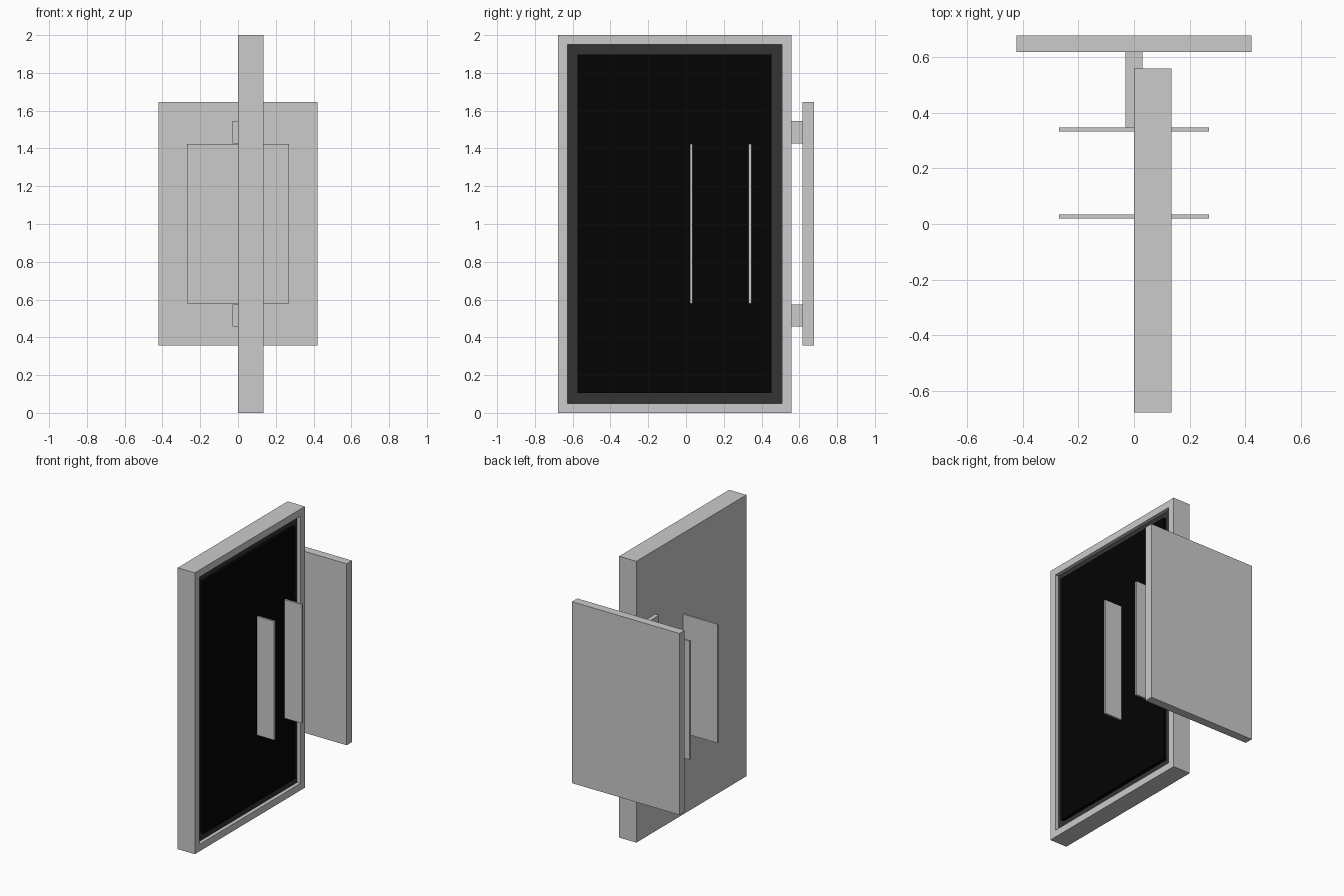
import bpy, bmesh
from mathutils import Vector

if "Cube" in bpy.data.objects:
    bpy.data.objects.remove(bpy.data.objects["Cube"])


def material(name, v):
    m = bpy.data.materials.new(name)
    m.diffuse_color = (v, v, v, 1)
    m.use_nodes = True
    m.node_tree.nodes["Principled BSDF"].inputs["Base Color"].default_value = m.diffuse_color
    return m


def box(name, lo, hi, mat=None, border=0, depth=0):
    """Box between two corners; a border and depth sink a recess into its +x face."""
    lo, hi = Vector(lo), Vector(hi)
    origin = (lo + hi) / 2
    bm = bmesh.new()
    bmesh.ops.create_cube(bm, size=1)
    bmesh.ops.scale(bm, vec=hi - lo, verts=bm.verts)
    if border:
        bm.normal_update()
        face = max(bm.faces, key=lambda f: f.normal.x)
        bmesh.ops.inset_individual(bm, faces=[face], thickness=border, use_even_offset=True)
        inner = bmesh.ops.extrude_discrete_faces(bm, faces=[face])["faces"][0]
        bmesh.ops.translate(bm, vec=(-depth, 0, 0), verts=inner.verts)
    bmesh.ops.recalc_face_normals(bm, faces=bm.faces)
    me = bpy.data.meshes.new(name)
    bm.to_mesh(me)
    bm.free()
    ob = bpy.data.objects.new(name, me)
    ob.location = origin
    bpy.context.collection.objects.link(ob)
    if mat:
        me.materials.append(mat)
    return ob


dark = material("dark_bezel", 0.033)
black = material("black_glass", 0.001)

# Display: recessed housing, bezel floor, and a screen standing nearly flush with the rim
box("display_frame", (0, -0.678, 0), (0.135, 0.558, 2), border=0.05, depth=0.035)
box("bezel", (0.1, -0.628, 0.05), (0.109, 0.508, 1.95), dark)
box("screen", (0.109, -0.575, 0.104), (0.134, 0.453, 1.898), black)

# Thin plates passing through the display
for i, y in enumerate((0.027, 0.339)):
    box(f"cross_plate_{i + 1}", (-0.27, y - 0.007, 0.58), (0.27, y + 0.007, 1.424))

# Mounting board and its two brackets
box("mounting_board", (-0.422, 0.618, 0.356), (0.422, 0.678, 1.646))
for name, z in (("lower_bracket", 0.457), ("upper_bracket", 1.427)):
    box(name, (-0.03, 0.346, z), (0.03, 0.618, z + 0.117))
